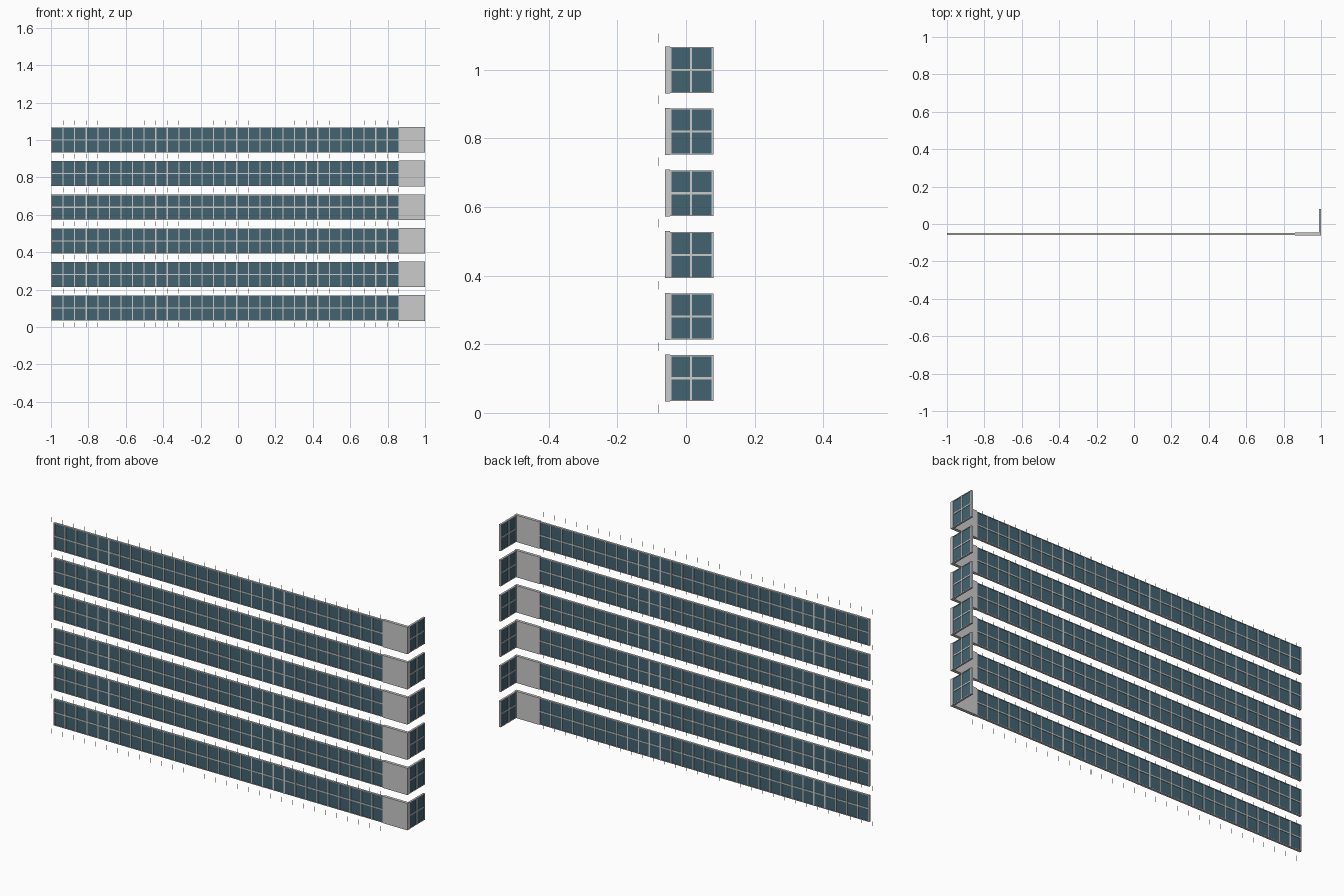
import bpy, bmesh

if "Cube" in bpy.data.objects:
    bpy.data.objects.remove(bpy.data.objects["Cube"])

FLOORS, PITCH = 6, 0.1797      # window bands and their spacing
Z0, H = 0.034, 0.134           # first band bottom, band height
X0, X1, BAYS = -0.997, 0.86, 30
STEP = (X1 - X0) / BAYS
YF, YB = -0.060, -0.048        # frame front and back
W = 0.006                      # frame bar width

glass_mat = bpy.data.materials.new("teal_glass")
glass_mat.diffuse_color = (0.055, 0.125, 0.165, 1)
glass_mat.use_nodes = True
glass_mat.node_tree.nodes["Principled BSDF"].inputs["Base Color"].default_value = glass_mat.diffuse_color


def boxes(name, spans, mat=None):
    """One object made of boxes given as (x0, x1, y0, y1, z0, z1)."""
    bm = bmesh.new()
    for x0, x1, y0, y1, z0, z1 in spans:
        vs = bmesh.ops.create_cube(bm, size=1)["verts"]
        bmesh.ops.scale(bm, vec=(x1 - x0, y1 - y0, z1 - z0), verts=vs)
        bmesh.ops.translate(bm, vec=((x0 + x1) / 2, (y0 + y1) / 2, (z0 + z1) / 2), verts=vs)
    me = bpy.data.meshes.new(name)
    bm.to_mesh(me)
    bm.free()
    ob = bpy.data.objects.new(name, me)
    bpy.context.collection.objects.link(ob)
    if mat:
        me.materials.append(mat)
    return ob


for f in range(FLOORS):
    z = Z0 + f * PITCH
    top, mid = z + H, z + H / 2
    rails = [(z, z + W / 2), (mid - W / 2, mid + W / 2), (top - W / 2, top)]

    # long front window band
    boxes(f"front_glass_{f}", [(X0, X1, -0.057, -0.051, z + 0.001, top - 0.001)], glass_mat)
    bars = [(X0 + i * STEP - W / 2, X0 + i * STEP + W / 2, YF, YB, z, top)
            for i in range(BAYS + 1)]
    bars += [(X0, X1, YF + 0.0005, YB - 0.0005, a, b) for a, b in rails]
    boxes(f"front_frame_{f}", bars)

    # solid corner panel
    boxes(f"corner_panel_{f}", [(X1, 0.999, -0.061, -0.046, z - 0.001, top + 0.002)])

    # side return window
    boxes(f"side_glass_{f}", [(0.992, 0.997, -0.047, 0.079, z + 0.001, top - 0.001)], glass_mat)
    bars = [(0.989, 1.0, y - W / 2, y + W / 2, z, top) for y in (-0.045, 0.015, 0.077)]
    bars += [(0.9895, 0.9995, -0.047, 0.079, a, b) for a, b in rails]
    boxes(f"side_frame_{f}", bars)

# thin upright pins in front of the gaps between bands
R = 0.0008
boxes("facade_pins", [(X0 + i * STEP - R, X0 + i * STEP + R, -0.0808, -0.0792,
                       k * 0.18, k * 0.18 + 0.025)
                      for k in range(FLOORS + 1) for i in range(BAYS + 1)])
